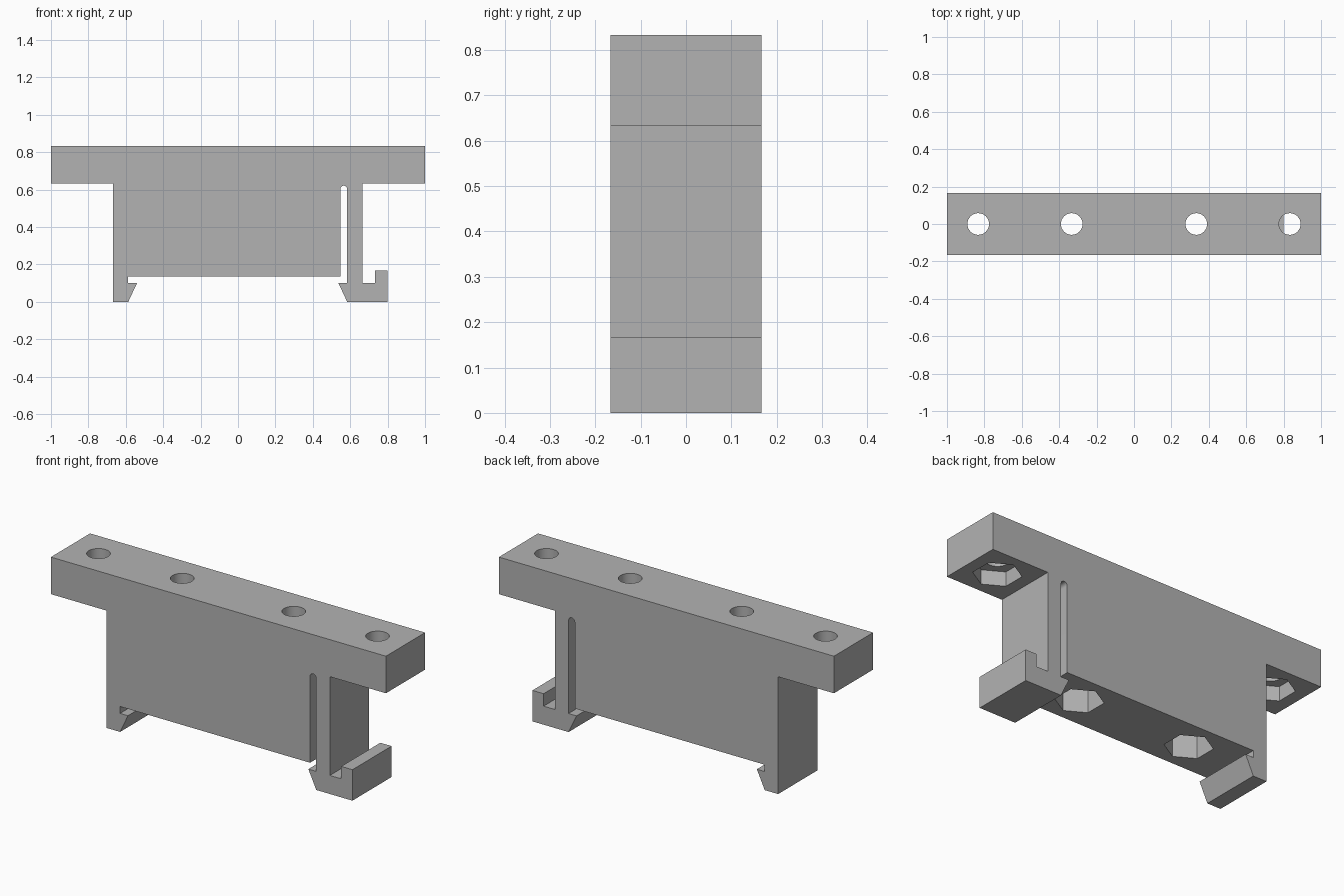
import bpy
import bmesh
import math

cube = bpy.data.objects.get("Cube")
if cube:
    bpy.data.objects.remove(cube, do_unlink=True)

HALF_DEPTH = 0.167
TOP, SHOULDER, BELLY = 0.833, 0.633, 0.137
POCKET_CEILING = SHOULDER + 0.077

grey = bpy.data.materials.new("plain grey")
grey.use_nodes = True
colour = (0.45, 0.45, 0.45, 1)
grey.diffuse_color = colour
grey.node_tree.nodes["Principled BSDF"].inputs["Base Color"].default_value = colour


def extruded(name, outline):
    """Extrude an x-z outline through the full depth."""
    bm = bmesh.new()
    face = bm.faces.new([bm.verts.new((x, -HALF_DEPTH, z)) for x, z in outline])
    grown = bmesh.ops.extrude_face_region(bm, geom=[face])
    moved = [v for v in grown["geom"] if isinstance(v, bmesh.types.BMVert)]
    bmesh.ops.translate(bm, verts=moved, vec=(0, 2 * HALF_DEPTH, 0))
    bmesh.ops.recalc_face_normals(bm, faces=bm.faces)
    mesh = bpy.data.meshes.new(name)
    bm.to_mesh(mesh)
    bm.free()
    obj = bpy.data.objects.new(name, mesh)
    bpy.context.collection.objects.link(obj)
    mesh.materials.append(grey)
    return obj


def drill(target, x, sides, radius, bottom, top):
    """Cut an upright prism out of the target; a corner points along y."""
    bpy.ops.mesh.primitive_cylinder_add(
        vertices=sides, radius=radius, depth=top - bottom,
        location=(x, 0, (top + bottom) / 2))
    cutter = bpy.context.object
    cutter.name = "hole_cutter"
    cutter.hide_render = True
    cutter.data.materials.append(grey)
    cut = target.modifiers.new("hole", "BOOLEAN")
    cut.operation, cut.solver, cut.object = "DIFFERENCE", "EXACT", cutter
    bpy.ops.object.select_all(action="DESELECT")
    target.select_set(True)
    bpy.context.view_layer.objects.active = target
    bpy.ops.object.modifier_apply(modifier=cut.name)
    bpy.data.objects.remove(cutter, do_unlink=True)


# Rounded top of the slot behind the spring arm
slot_in, slot_out = 0.547, 0.584
mid, r = (slot_in + slot_out) / 2, (slot_out - slot_in) / 2
slot_arc = [(mid + r * math.cos(a), 0.603 + r * math.sin(a))
            for a in (math.pi * i / 10 for i in range(11))]

# Top bar, body, fixed hook and spring arm share one outline
outline = [(-1, TOP), (-1, SHOULDER), (-0.667, SHOULDER)]
outline += [(-0.667, 0), (-0.587, 0), (-0.54, 0.1), (-0.587, 0.1), (-0.587, BELLY)]
outline += [(slot_in, BELLY)] + slot_arc[::-1]
outline += [(slot_out, 0.1), (0.537, 0.1), (slot_out, 0)]
outline += [(0.8, 0), (0.8, 0.167), (0.733, 0.167), (0.733, 0.1), (0.665, 0.1)]
outline += [(0.665, SHOULDER), (1, SHOULDER), (1, TOP)]
bracket = extruded("rail_clip_bracket", outline)

# Bolt holes with hexagonal nut pockets below
for x, floor in ((0.833, SHOULDER), (0.333, BELLY)):
    for side in (-1, 1):
        drill(bracket, side * x, 6, 0.117, floor - 0.03, POCKET_CEILING)
        drill(bracket, side * x, 32, 0.058, POCKET_CEILING - 0.02, TOP + 0.05)

bpy.ops.object.shade_smooth_by_angle(angle=math.radians(30))
